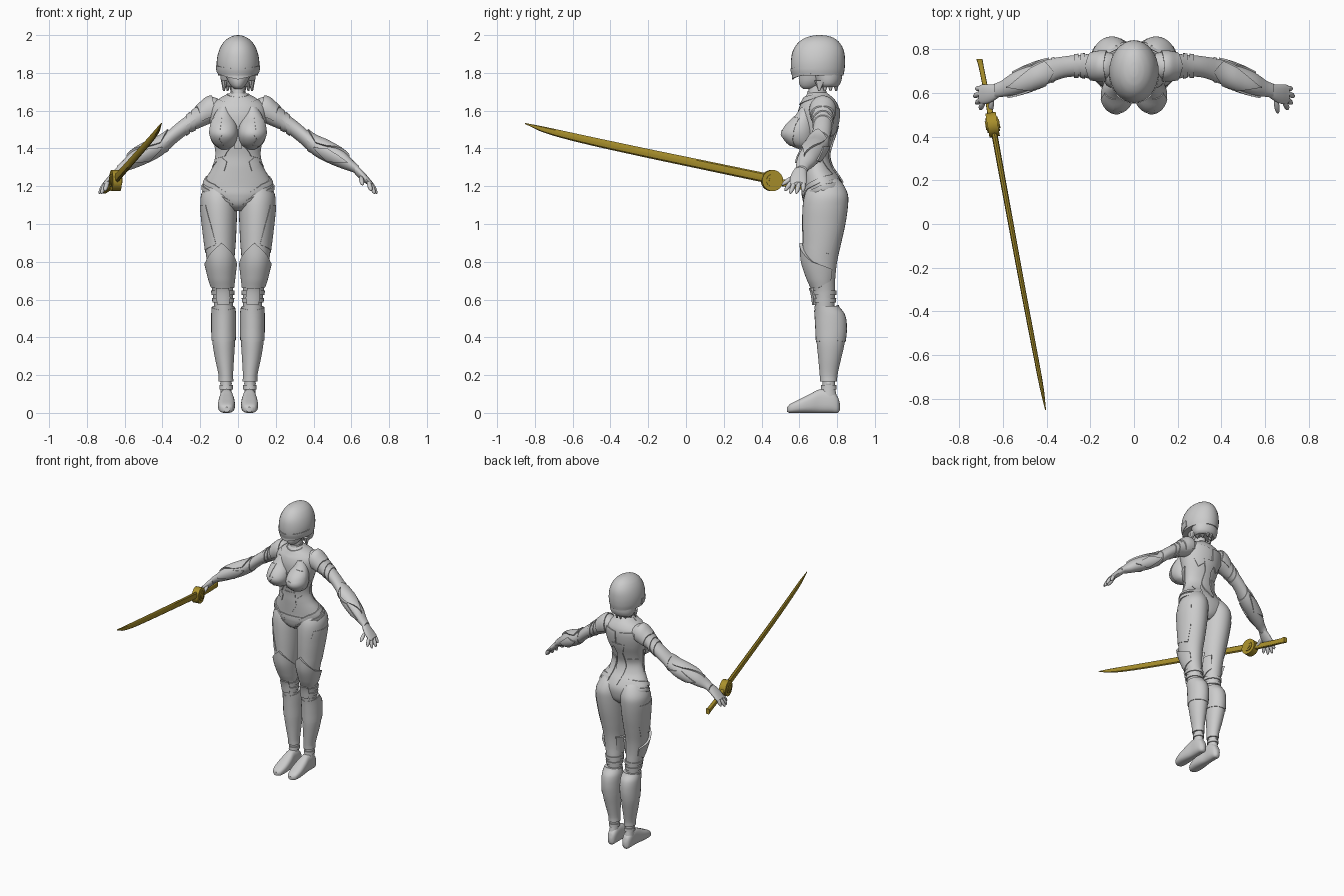
import bpy
import bmesh
from math import cos, sin, radians, copysign
from mathutils import Vector, Matrix

if "Cube" in bpy.data.objects:
    bpy.data.objects.remove(bpy.data.objects["Cube"])


def make_material(name, colour):
    material = bpy.data.materials.new(name)
    material.use_nodes = True
    material.diffuse_color = colour
    material.node_tree.nodes["Principled BSDF"].inputs["Base Color"].default_value = colour
    return material


GREY = make_material("light grey", (.6, .6, .6, 1))
GOLD = make_material("dark gold", (.4, .28, .025, 1))


def finish(name, bm, mirrored=False, material=GREY):
    """Turn a bmesh into a shaded object, optionally mirrored across x."""
    mesh = bpy.data.meshes.new(name)
    bm.to_mesh(mesh)
    bm.free()
    mesh.materials.append(material)
    mesh.shade_smooth()
    mesh.set_sharp_from_angle(angle=radians(38))
    obj = bpy.data.objects.new(name, mesh)
    bpy.context.scene.collection.objects.link(obj)
    if mirrored:
        obj.modifiers.new("mirror", 'MIRROR')
    return obj


class Surface:
    """Tube along one axis; stations are (position, low, high, low, high)."""

    def __init__(self, axis, stations, square=1):
        self.axis, self.square = axis, square
        self.stations = sorted(stations)

    def section(self, t):
        s = self.stations
        t = min(max(t, s[0][0]), s[-1][0])
        i = max(k for k in range(len(s) - 1) if s[k][0] <= t)
        a, b = s[i], s[i + 1]
        before, after = s[max(i - 1, 0)], s[min(i + 2, len(s) - 1)]
        span = b[0] - a[0]
        u = (t - a[0]) / span
        values = []
        for k in range(1, len(a)):
            m0 = (b[k] - before[k]) / (b[0] - before[0]) * span
            m1 = (after[k] - a[k]) / (after[0] - a[0]) * span
            rise = b[k] - a[k]
            values.append(a[k] + u * m0 + u * u * (3 * rise - 2 * m0 - m1)
                          + u ** 3 * (m0 + m1 - 2 * rise))
        return values

    def point(self, t, angle, lift=0):
        l1, h1, l2, h2 = self.section(t)
        c, s = cos(radians(angle)), sin(radians(angle))
        c, s = (copysign(abs(v) ** self.square, v) for v in (c, s))
        p = (l1 + h1) / 2 + ((h1 - l1) / 2 + lift) * c
        q = (l2 + h2) / 2 + ((h2 - l2) / 2 + lift) * s
        return Vector({'x': (t, p, q), 'y': (p, t, q), 'z': (p, q, t)}[self.axis])


def loft(name, surface, mirrored=False, material=GREY, sides=32, steps=4):
    bm = bmesh.new()
    s = surface.stations
    levels = [a[0] + (b[0] - a[0]) * k / steps for a, b in zip(s, s[1:]) for k in range(steps)]
    rings = [[bm.verts.new(surface.point(t, 360 * k / sides)) for k in range(sides)]
             for t in levels + [s[-1][0]]]
    for lower, upper in zip(rings, rings[1:]):
        for k in range(sides):
            n = (k + 1) % sides
            bm.faces.new((lower[k], lower[n], upper[n], upper[k]))
    bm.faces.new(rings[0])
    bm.faces.new(rings[-1])
    bmesh.ops.recalc_face_normals(bm, faces=bm.faces)
    return finish(name, bm, mirrored, material)


def along(edge, u):
    f = u * (len(edge) - 1)
    i = min(int(f), len(edge) - 2)
    return Vector(edge[i]).lerp(Vector(edge[i + 1]), f - i)


def plate(name, surface, edge_a, edge_b, lift=.006, lift_b=None, mirrored=True):
    """Raised armour patch between two (position, angle) edges on a surface."""
    bm = bmesh.new()
    n, rim = 24, -.004
    lift_b = lift if lift_b is None else lift_b
    grid = []
    for i in range(-1, n + 2):
        row = []
        for j in range(-1, n + 2):
            u, v = min(max(i / n, 0), 1), min(max(j / n, 0), 1)
            t, angle = along(edge_a, u).lerp(along(edge_b, u), v)
            border = i in (-1, n + 1) or j in (-1, n + 1)
            row.append(bm.verts.new(surface.point(t, angle, rim if border else lift + (lift_b - lift) * v)))
        grid.append(row)
    for a, b in zip(grid, grid[1:]):
        for k in range(n + 2):
            bm.faces.new((a[k], a[k + 1], b[k + 1], b[k]))
    bm.normal_update()
    t, angle = along(edge_a, .5).lerp(along(edge_b, .5), .5)
    outward = surface.point(t, angle, .01) - surface.point(t, angle)
    middle = min(bm.faces, key=lambda f: (f.calc_center_median() - surface.point(t, angle, lift)).length)
    if middle.normal.dot(outward) < 0:
        bmesh.ops.reverse_faces(bm, faces=bm.faces)
    bmesh.ops.remove_doubles(bm, verts=bm.verts, dist=.0001)
    return finish(name, bm, mirrored)


def band(name, surface, low, high, lift=.006, mirrored=True):
    return plate(name, surface, [(low, -180), (low, 180)], [(high, -180), (high, 180)], lift, None, mirrored)


def capsule(name, start, end, radius):
    start, end = Vector(start), Vector(end)
    turn = (end - start).to_track_quat('Z', 'Y').to_matrix().to_4x4()
    size = Matrix.Diagonal((radius, radius, (end - start).length / 2 + radius / 2, 1))
    bm = bmesh.new()
    bmesh.ops.create_uvsphere(bm, u_segments=14, v_segments=10, radius=1,
                              matrix=Matrix.Translation((start + end) / 2) @ turn @ size)
    return finish(name, bm, True)


def centred(rows):
    return [(z, -w, w, front, back) for z, w, front, back in rows]


# Head: helmet with visor, face, bobbed hair and neck
helmet = Surface('z', centred([
    (1.785, .104, .565, .833), (1.82, .112, .556, .84), (1.87, .112, .556, .842), (1.92, .1, .567, .835),
    (1.96, .078, .594, .813), (1.985, .05, .63, .782), (1.997, .022, .67, .745), (2, .004, .695, .715)]))
loft("helmet", helmet)
plate("visor", helmet, [(1.84, -175), (1.82, -90), (1.84, -5)],
      [(1.8, -175), (1.765, -90), (1.8, -5)], .004, None, False)
loft("face", Surface('z', centred([
    (1.715, .018, .62, .68), (1.73, .036, .605, .71), (1.76, .055, .597, .75), (1.81, .07, .6, .77)])))
loft("hair", Surface('z', centred([
    (1.725, .07, .7, .8), (1.74, .084, .685, .815), (1.77, .092, .67, .825), (1.82, .095, .65, .825)])))
for i in range(4):
    loft("hair_tip", Surface('z', [(1.705, .07 - i * .02, .08 - i * .02, .7 + i * .03, .71 + i * .03),
                                   (1.76, .052 - i * .02, .09 - i * .02, .68 + i * .03, .74 + i * .025)]), True, sides=8)
neck = Surface('z', centred([(1.6, .05, .64, .76), (1.68, .037, .645, .74), (1.78, .035, .66, .745)]))
loft("neck", neck)
band("neck_ring", neck, 1.69, 1.705, .005, False)

# Torso and pelvis
torso = Surface('z', centred([
    (1.07, .04, .67, .79), (1.1, .1, .635, .82), (1.15, .172, .619, .835), (1.2, .186, .618, .835),
    (1.25, .165, .615, .81), (1.3, .135, .612, .775), (1.36, .116, .61, .757), (1.42, .12, .6, .77),
    (1.5, .14, .59, .797), (1.57, .153, .588, .81), (1.62, .15, .6, .808), (1.655, .115, .62, .79),
    (1.68, .065, .635, .765), (1.695, .042, .645, .745)]))
loft("torso", torso)
bust = Surface('z', [
    (1.395, .05, .09, .6, .66), (1.42, .018, .128, .545, .67), (1.47, .002, .15, .506, .68),
    (1.52, .006, .148, .525, .68), (1.57, .03, .13, .575, .67), (1.62, .05, .1, .61, .67)])
loft("bust", bust, True)
plate("bust_plate", bust, [(1.41, -35), (1.47, -15), (1.56, -20)],
      [(1.415, -85), (1.45, -70), (1.5, -105), (1.49, -75), (1.57, -85)], .004)
plate("collar", torso, [(1.675, -180), (1.63, -90), (1.675, 0)],
      [(1.69, -180), (1.67, -90), (1.69, 0)], .007, None, False)
plate("sternum", torso, [(1.4, -100), (1.46, -94), (1.52, -101)],
      [(1.4, -80), (1.46, -86), (1.52, -79)], .008, None, False)
plate("rib_plate", torso, [(1.34, -10), (1.42, -5), (1.47, 5)], [(1.36, -55), (1.38, -60), (1.42, -78)])
plate("belly_plate", torso, [(1.2, -91), (1.28, -110), (1.37, -112)],
      [(1.2, -89), (1.28, -70), (1.37, -68)], .004, None, False)
plate("waist_guard", torso, [(1.3, -5), (1.33, -25), (1.28, -60)], [(1.36, 0), (1.37, -30), (1.33, -62)], .004)
for drop in (0, .04):
    plate("hip_belt", torso, [(1.27 - drop, 65), (1.25 - drop, 0), (1.21 - drop, -48), (1.16 - drop, -75)],
          [(1.245 - drop, 65), (1.225 - drop, 0), (1.185 - drop, -48), (1.14 - drop, -75)], .007)
plate("groin_plate", torso, [(1.09, -100), (1.15, -115), (1.19, -135)],
      [(1.09, -80), (1.15, -65), (1.19, -45)], .006, None, False)
plate("shoulder_blade", torso, [(1.46, 55), (1.55, 30), (1.62, 40)], [(1.5, 80), (1.55, 84), (1.61, 84)])
plate("spine_guard", torso, [(1.22, 88), (1.34, 72), (1.44, 80), (1.52, 70)],
      [(1.22, 92), (1.34, 108), (1.44, 100), (1.52, 110)], .008, None, False)
plate("lower_back_plate", torso, [(1.24, 55), (1.33, 30), (1.4, 25)], [(1.23, 65), (1.32, 66), (1.4, 68)])

# Legs: thigh, knee, shin shell, ankle and foot
thigh = Surface('z', [
    (.55, .028, .125, .685, .785), (.64, .026, .135, .672, .79), (.71, .024, .15, .645, .79),
    (.8, .02, .164, .62, .8), (.9, .012, .178, .617, .822), (1, .007, .19, .615, .844),
    (1.1, .004, .199, .618, .858), (1.16, .006, .194, .63, .856), (1.22, .02, .16, .66, .825), (1.26, .05, .12, .7, .78)])
loft("thigh", thigh, True)
plate("thigh_guard", thigh, [(.8, -225), (.79, -170), (.9, -95), (.8, -25), (.76, 40)],
      [(.7, -225), (.66, -170), (.66, -95), (.66, -25), (.7, 40)], .016, .006)
plate("outer_thigh_panel", thigh, [(1.1, 40), (.95, 40), (.84, 30)], [(1.1, -45), (1, -60), (.89, -75)], .003)
for height in (.585, .625):
    band("knee_band", thigh, height, height + .022, .007)
plate("kneecap", thigh, [(.57, -118), (.61, -125), (.66, -118)], [(.57, -62), (.61, -55), (.66, -62)], .015)
shin = Surface('z', [
    (.165, .024, .102, .71, .8), (.2, .026, .103, .708, .802), (.29, .021, .122, .7, .822),
    (.37, .016, .135, .692, .84), (.45, .014, .138, .688, .848), (.52, .014, .138, .684, .838), (.565, .02, .135, .68, .805)])
loft("shin", shin, True)
plate("shin_shell", shin, [(.385, -180), (.375, -90), (.385, 0), (.375, 90), (.385, 180)],
      [(.56, -180), (.54, -90), (.56, 0), (.57, 90), (.56, 180)], .004)
ankle = Surface('z', [(.08, .032, .095, .71, .8), (.13, .034, .092, .722, .79), (.19, .034, .092, .722, .79)])
loft("ankle", ankle, True)
band("ankle_band", ankle, .125, .147, .007)
capsule("ankle_joint", (.045, .755, .155), (.082, .755, .155), .025)
foot = Surface('y', [
    (.535, .045, .075, .005, .03), (.55, .028, .095, 0, .046), (.6, .017, .106, 0, .072),
    (.66, .018, .103, 0, .102), (.71, .025, .097, 0, .125), (.77, .027, .095, 0, .118),
    (.803, .035, .086, 0, .085), (.815, .05, .07, .015, .05)], .75)
loft("foot", foot, True)

# Arms: shoulder, bands, forearm guards and open hand
arm = Surface('x', [
    (.09, .67, .78, 1.57, 1.655), (.13, .66, .788, 1.54, 1.672), (.165, .66, .787, 1.525, 1.668),
    (.2, .665, .78, 1.51, 1.64), (.25, .675, .775, 1.488, 1.592), (.32, .67, .768, 1.436, 1.537),
    (.4, .64, .753, 1.365, 1.47), (.48, .61, .728, 1.322, 1.432), (.56, .588, .69, 1.29, 1.385),
    (.61, .582, .655, 1.273, 1.335), (.64, .578, .642, 1.252, 1.308)])
loft("arm", arm, True)
plate("shoulder_pad", arm, [(.12, -30), (.14, 90), (.12, 210)], [(.19, -30), (.225, 90), (.19, 210)], .007)
for start in (.225, .255):
    band("upper_arm_band", arm, start, start + .02)
band("elbow_band", arm, .365, .378, .004)
plate("forearm_guard", arm, [(.37, 95), (.41, 40), (.47, 50), (.57, 88)],
      [(.37, 105), (.41, 160), (.47, 150), (.59, 92)], .012)
plate("inner_forearm_guard", arm, [(.4, 190), (.47, 160), (.58, 178)], [(.4, 195), (.47, 235), (.58, 182)], .008)
plate("outer_forearm_guard", arm, [(.39, -10), (.47, 30), (.56, 0)], [(.39, -15), (.47, -60), (.56, -5)], .008)
loft("palm", Surface('x', [
    (.62, .58, .642, 1.262, 1.318), (.65, .56, .64, 1.235, 1.292), (.68, .55, .64, 1.212, 1.26),
    (.705, .553, .636, 1.2, 1.23), (.712, .565, .625, 1.205, 1.222)]), True, sides=20)
for finger, start, end in (
        ("index", (.69, .56, 1.225), (.704, .527, 1.18)), ("middle", (.698, .575, 1.222), (.722, .553, 1.165)),
        ("ring", (.702, .6, 1.22), (.732, .585, 1.165)), ("little", (.698, .622, 1.222), (.722, .62, 1.178)),
        ("thumb", (.65, .57, 1.25), (.659, .512, 1.21))):
    capsule(finger + "_finger", start, end, .0125)

# Sword: curved blade, grip and round guard
loft("blade", Surface('y', [
    (-.853, -.407, -.403, 1.53, 1.535), (-.75, -.432, -.414, 1.483, 1.515), (-.56, -.47, -.448, 1.43, 1.474),
    (-.25, -.53, -.506, 1.36, 1.408), (.07, -.59, -.564, 1.292, 1.342), (.42, -.655, -.627, 1.218, 1.27)]),
    False, GOLD, 8)
loft("grip", Surface('y', [
    (.44, -.661, -.631, 1.212, 1.252), (.6, -.688, -.664, 1.184, 1.22), (.72, -.712, -.688, 1.166, 1.202),
    (.755, -.722, -.694, 1.162, 1.202)], .4), False, GOLD, 16)
for name, radius, depth in (("guard_disc", .056, .048), ("guard_rim", .034, .058), ("guard_hub", .02, .066)):
    bm = bmesh.new()
    bmesh.ops.create_cone(bm, cap_ends=True, segments=24, radius1=radius, radius2=radius, depth=depth,
                          matrix=Matrix.Translation((-.648, .455, 1.23)) @ Matrix.Rotation(radians(10), 4, 'Z')
                          @ Matrix.Rotation(radians(90), 4, 'Y'))
    finish(name, bm, False, GOLD)
